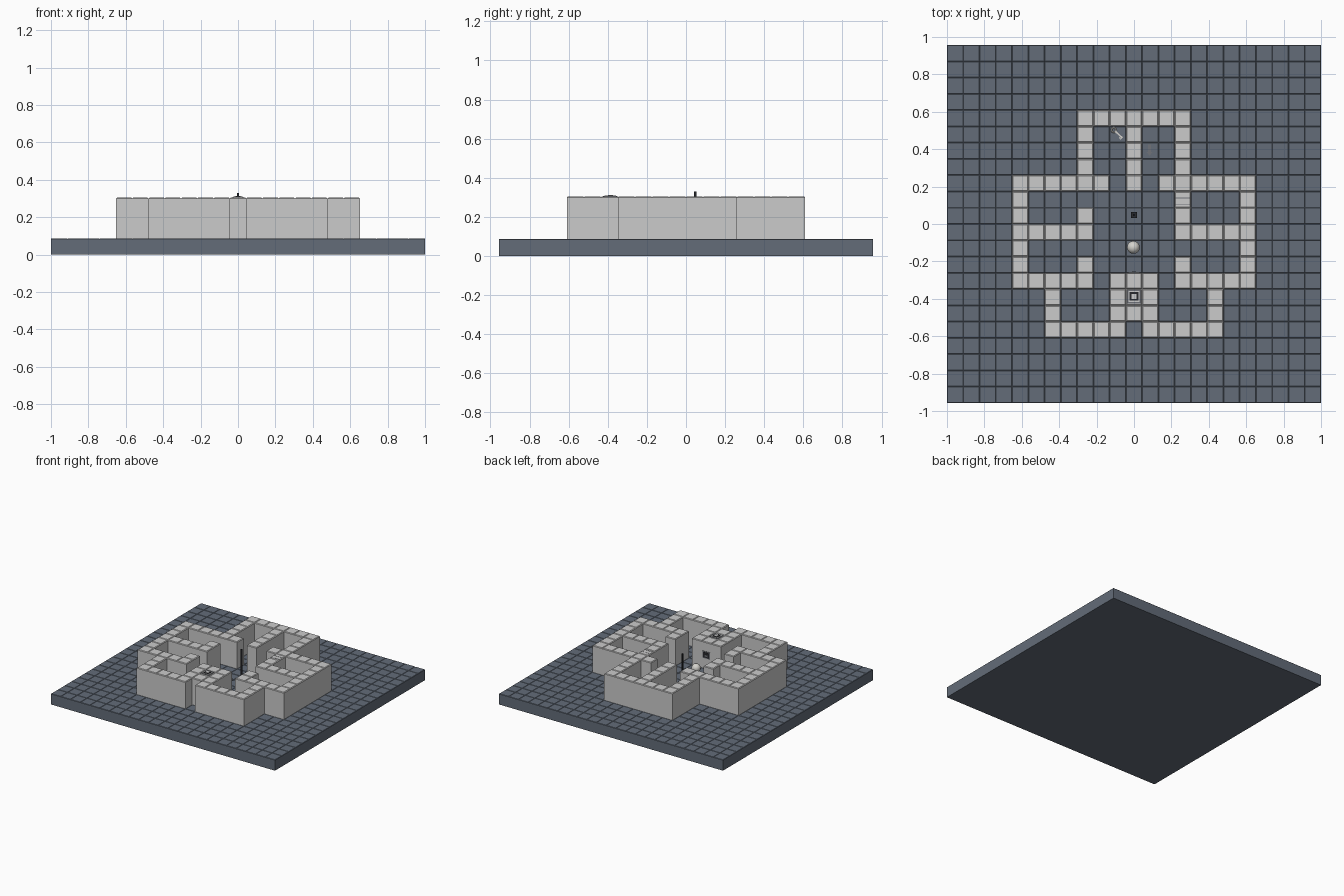
import bpy, bmesh, math
from mathutils import Matrix, Vector

if "Cube" in bpy.data.objects:
    bpy.data.objects.remove(bpy.data.objects["Cube"])

U = 2 / 23            # grid cell
FZ = U                # floor height
WZ = U * 3.5          # wall top


def mat(name, c):
    m = bpy.data.materials.new(name)
    m.diffuse_color = (*c, 1)
    m.use_nodes = True
    m.node_tree.nodes["Principled BSDF"].inputs["Base Color"].default_value = m.diffuse_color
    return m


SLATE = mat("slate floor", (0.125, 0.15, 0.19))
STONE = mat("pale stone", (0.60, 0.60, 0.60))
DARK = mat("dark iron", (0.02, 0.021, 0.025))
GREY = mat("mid grey", (0.16, 0.17, 0.19))
WHITE = mat("off white", (0.66, 0.65, 0.61))


def finish(name, bm, m, smooth=False):
    bmesh.ops.remove_doubles(bm, verts=bm.verts, dist=1e-5)
    bmesh.ops.recalc_face_normals(bm, faces=bm.faces)
    me = bpy.data.meshes.new(name)
    for f in bm.faces:
        f.smooth = smooth
    bm.to_mesh(me)
    bm.free()
    me.materials.append(m)
    ob = bpy.data.objects.new(name, me)
    bpy.context.collection.objects.link(ob)
    return ob


def grid_shell(name, cells, z0, z1, c, m):
    """Blocks on the grid: chamfered top per cell, sides only on open edges."""
    bm = bmesh.new()
    h = U / 2
    for k, j in cells:
        x, y = k * U, (j + 0.5) * U
        ring = lambda r, z: [Vector((x + a * r, y + b * r, z))
                             for a, b in ((-1, -1), (1, -1), (1, 1), (-1, 1))]
        top, rim, foot = ring(h - c, z1), ring(h, z1 - c), ring(h, z0)
        quads = [top]
        for i, (dk, dj) in enumerate(((0, -1), (1, 0), (0, 1), (-1, 0))):
            n = (i + 1) % 4
            quads.append((rim[i], rim[n], top[n], top[i]))
            if (k + dk, j + dj) not in cells:
                quads.append((foot[i], foot[n], rim[n], rim[i]))
        quads.append(foot[::-1])
        for q in quads:
            bm.faces.new([bm.verts.new(v) for v in q])
    return finish(name, bm, m)


def box(name, x, y, z, sx, sy, sz, m, rot=0):
    bm = bmesh.new()
    bmesh.ops.create_cube(bm, size=1, matrix=Matrix.Translation((x, y, z))
                          @ Matrix.Rotation(rot, 4, 'Z') @ Matrix.Diagonal((sx, sy, sz, 1)))
    return finish(name, bm, m)


def cone(name, x, y, z, r1, r2, depth, m, n=16):
    bm = bmesh.new()
    bmesh.ops.create_cone(bm, cap_ends=True, segments=n, radius1=r1, radius2=r2,
                          depth=depth, matrix=Matrix.Translation((x, y, z + depth / 2)))
    return finish(name, bm, m)


# tiled floor slab
floor = {(k, j) for k in range(-11, 12) for j in range(-11, 11)}
grid_shell("floor_slab", floor, 0, FZ, 0.0025, SLATE)

# walls from a plan, back row first
PLAN = """
....#######....
....#..#..#....
....#..#..#....
....#..#..#....
######.#.######
#.........#...#
#...#.....#...#
#####.....#####
#.............#
#...#.....#...#
#####.###.#####
..#...###...#..
..#...###...#..
..#####.#####..
""".split()
walls = {(c - 7, 6 - r) for r, row in enumerate(PLAN)
         for c, ch in enumerate(row) if ch == '#'}
grid_shell("walls", walls, FZ, WZ, 0.005, STONE)

# door slab seams on the right inner wall
for i, y in enumerate((0.139, 0.104)):
    box("door_seam_%d" % i, 3 * U, y, WZ, 0.076, 0.003, 0.002, GREY)

# square chimney rim on the centre block
cy = -0.387
for i, (s, m) in enumerate(((0.074, GREY), (0.06, STONE), (0.046, DARK), (0.026, STONE))):
    box("chimney_ring_%d" % i, 0, cy, WZ + 0.001 * (i + 1), s, s, 0.002 * (i + 1), m)

# hearth opening on the inner face of the centre block
hy = -3 * U
box("hearth_frame", 0, hy, 0.20, 0.066, 0.006, 0.056, GREY)
box("hearth_opening", 0, hy + 0.001, 0.20, 0.052, 0.008, 0.042, DARK)
box("hearth_grate", 0.0, hy + 0.002, 0.195, 0.024, 0.009, 0.014, GREY)

# thin post with square foot
box("post_foot", 0, 0.047, FZ + 0.009, 0.032, 0.032, 0.018, DARK)
box("post", 0, 0.047, (FZ + 0.33) / 2, 0.011, 0.011, 0.33 - FZ, DARK)

# globe on a stand
gy = -0.125
cone("globe_foot", -0.003, gy, FZ, 0.026, 0.018, 0.012, GREY)
cone("globe_stem", -0.003, gy, FZ, 0.009, 0.009, 0.05, GREY)
bm = bmesh.new()
bmesh.ops.create_uvsphere(bm, u_segments=20, v_segments=12, radius=0.034,
                          matrix=Matrix.Translation((-0.003, gy, 0.15)))
finish("globe", bm, WHITE, True)

# key lying on the floor: ring bow, shaft and two teeth
bpy.ops.mesh.primitive_torus_add(major_radius=0.012, minor_radius=0.004, major_segments=16,
                                 minor_segments=6, location=(-0.108, 0.502, FZ + 0.004))
bow = bpy.context.object
bow.name = "key_bow"
bow.data.materials.append(WHITE)
a = math.radians(-42)
box("key_shaft", -0.081, 0.478, FZ + 0.004, 0.05, 0.008, 0.008, WHITE, a)
for i, t in enumerate((0.014, 0.022)):
    box("key_tooth_%d" % i, -0.081 + t * math.cos(a) - 0.005, 0.478 + t * math.sin(a) - 0.006,
        FZ + 0.004, 0.005, 0.012, 0.006, WHITE, a)

# floor arrow plate: shaft and head
bm = bmesh.new()
pts = [(-0.009, 0.03), (0.009, 0.03), (0.009, -0.01), (0.017, -0.01),
       (0, -0.03), (-0.017, -0.01), (-0.009, -0.01)]
f = bm.faces.new([bm.verts.new((0.083 + x, 0.395 + y, FZ)) for x, y in pts])
ext = bmesh.ops.extrude_face_region(bm, geom=[f])
bmesh.ops.translate(bm, vec=(0, 0, 0.006),
                    verts=[v for v in ext["geom"] if isinstance(v, bmesh.types.BMVert)])
finish("floor_arrow", bm, GREY)
